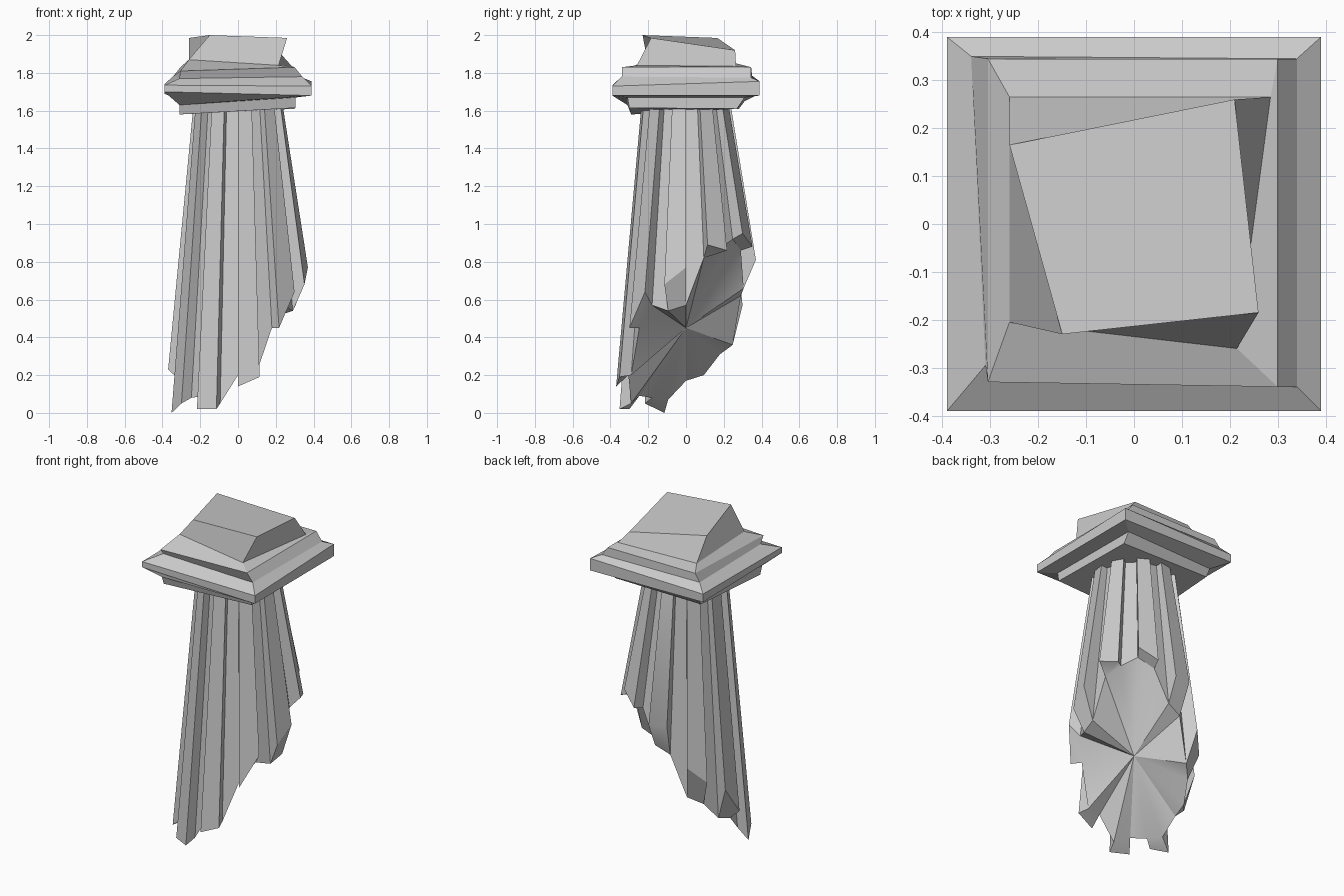
import bpy, bmesh
from math import sin, cos, radians

if "Cube" in bpy.data.objects:
    bpy.data.objects.remove(bpy.data.objects["Cube"])


def finish(bm, name, smooth=None):
    bmesh.ops.recalc_face_normals(bm, faces=bm.faces)
    me = bpy.data.meshes.new(name)
    bm.to_mesh(me)
    bm.free()
    ob = bpy.data.objects.new(name, me)
    bpy.context.collection.objects.link(ob)
    if smooth:
        bpy.ops.object.select_all(action='DESELECT')
        ob.select_set(True)
        bpy.context.view_layer.objects.active = ob
        bpy.ops.object.shade_smooth_by_angle(angle=radians(smooth))
    return ob


def bridge(bm, a, b):
    n = len(a)
    for i in range(n):
        bm.faces.new((a[i], a[(i + 1) % n], b[(i + 1) % n], b[i]))


# Fluted shaft: ten ridges, each broken off at its own height.
# Heights of the break at every 18 degrees, from the front towards +x.
outer_z = [.14, .19, .45, .64, .68, .77, .89, .86, .95, .88,
           .81, .82, .57, .47, .40, .23, .0, .05, .02, .02]
inner_z = [.20, .20, .45, .57, .54, .57, .82, .87, .92, .86,
           .66, .62, .36, .31, .20, .17, .07, .08, .09, .05]
R_BOTTOM, R_TOP, GROOVE, Z_TOP = .37, .235, .825, 1.64

bm = bmesh.new()


def ring_vert(k, r, z):
    a = radians(18 * k)
    return bm.verts.new((r * sin(a), -r * cos(a), z))


bottom, top, inner = [], [], []
for k in range(20):
    pair = [(R_BOTTOM, R_TOP, outer_z[k]),
            (R_BOTTOM * GROOVE, R_TOP * GROOVE, inner_z[k])]
    if k % 2 == 0:          # a ridge starts: go from groove floor outwards
        pair.reverse()
    lo = [ring_vert(k, rb, z) for rb, rt, z in pair]
    top += [ring_vert(k, rt, Z_TOP) for rb, rt, z in pair]
    bottom += lo
    inner.append(lo[0] if k % 2 == 0 else lo[1])
bridge(bm, bottom, top)
bm.faces.new(top)
# chipped ends of the ridges
for i in range(0, 40, 4):
    bm.faces.new(bottom[i:i + 4])
# broken core
centre = bm.verts.new((0, 0, .45))
for k in range(20):
    bm.faces.new((inner[k], inner[(k + 1) % 20], centre))
finish(bm, "fluted_shaft", 30)

# Capital: worn square loops, corners in order front-left, front-right,
# back-right, back-left
loops = [
    [(-.31, -.29, 1.58), (.305, -.30, 1.615), (.30, .27, 1.61), (-.30, .28, 1.61)],
    [(-.31, -.31, 1.63), (.305, -.31, 1.67), (.30, .31, 1.67), (-.30, .31, 1.65)],
    [(-.39, -.39, 1.70), (.39, -.39, 1.68), (.39, .39, 1.68), (-.39, .39, 1.69)],
    [(-.39, -.39, 1.735), (.39, -.39, 1.73), (.39, .39, 1.755), (-.39, .39, 1.74)],
    [(-.31, -.295, 1.77), (.34, -.34, 1.78), (.34, .345, 1.775), (-.34, .35, 1.785)],
    [(-.305, -.33, 1.81), (.30, -.34, 1.83), (.30, .345, 1.83), (-.305, .345, 1.83)],
    [(-.26, -.205, 1.87), (.215, -.26, 1.84), (.285, .265, 1.835), (-.26, .265, 1.85)],
    [(-.15, -.23, 2.0), (.26, -.185, 1.985), (.21, .26, 1.92), (-.26, .165, 1.985)],
]
bm = bmesh.new()
rings = [[bm.verts.new(c) for c in loop] for loop in loops]
for a, b in zip(rings, rings[1:]):
    bridge(bm, a, b)
bm.faces.new(rings[0])
bm.faces.new(rings[-1])
finish(bm, "capital")
